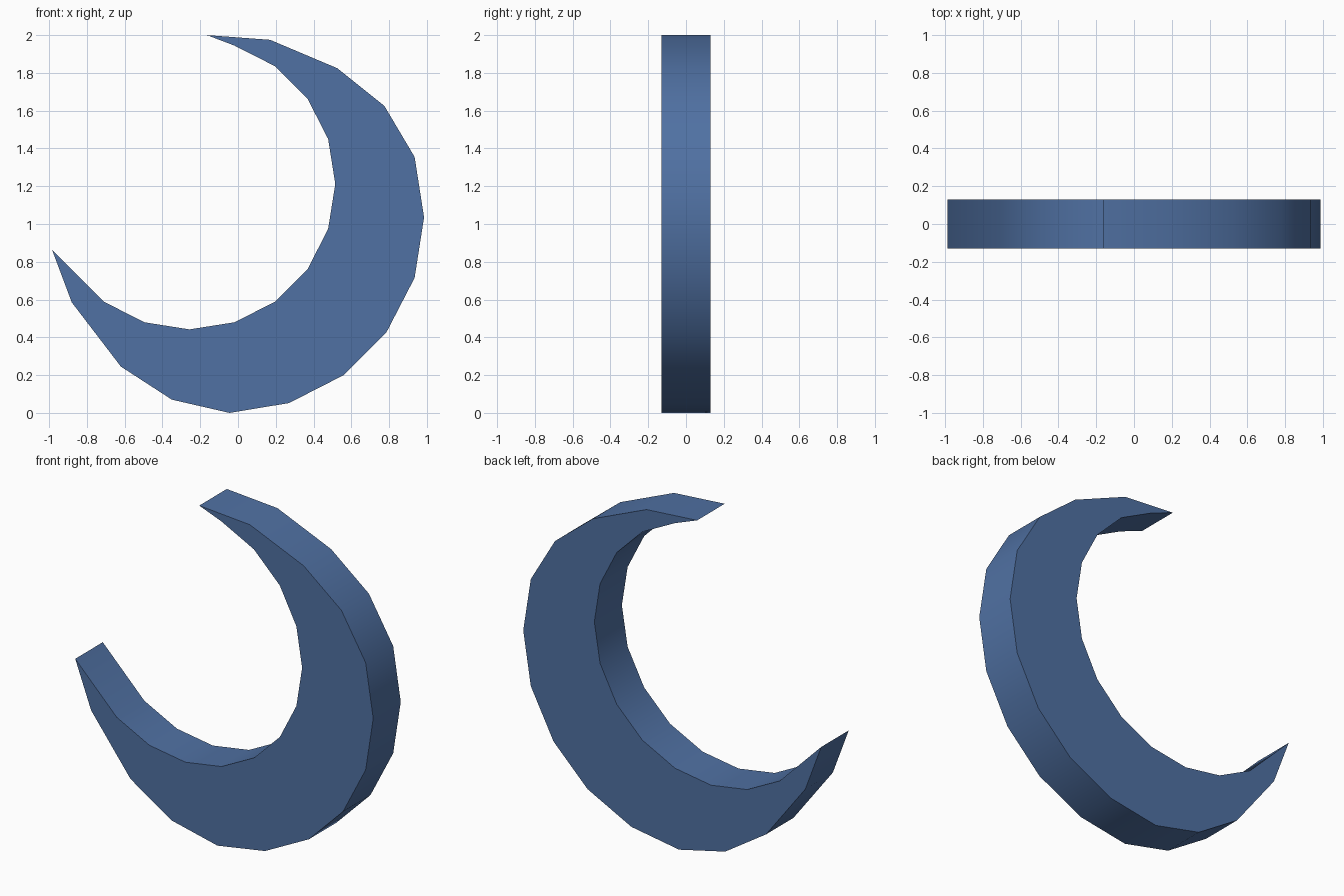
import bpy, bmesh, math

if "Cube" in bpy.data.objects:
    bpy.data.objects.remove(bpy.data.objects["Cube"])

HALF = 0.13  # half thickness along y

# Outer edge, from the upper tip clockwise to the lower tip (x, z)
outer = [(-0.165, 2.0), (0.17, 1.975), (0.525, 1.825), (0.775, 1.625),
         (0.935, 1.355), (0.985, 1.035), (0.935, 0.715), (0.785, 0.425),
         (0.56, 0.2), (0.27, 0.052), (-0.045, 0.0), (-0.35, 0.07),
         (-0.62, 0.245), (-0.88, 0.585), (-0.985, 0.865)]

# Inner edge: arc of a 20-sided circle, from the lower tip back to the upper
inner = [(-0.257 + 0.772 * math.cos(math.radians(a)),
          1.212 + 0.77 * math.sin(math.radians(a)))
         for a in range(-126, 73, 18)]
profile = outer + inner

# Crescent body: profile extruded along y
bm = bmesh.new()
front = bm.faces.new([bm.verts.new((x, -HALF, z)) for x, z in profile])
ext = bmesh.ops.extrude_face_region(bm, geom=[front], use_keep_orig=True)
bmesh.ops.translate(bm, vec=(0, 2 * HALF, 0),
                    verts=[v for v in ext["geom"] if isinstance(v, bmesh.types.BMVert)])
bmesh.ops.recalc_face_normals(bm, faces=bm.faces)
mesh = bpy.data.meshes.new("crescent_moon")
bm.to_mesh(mesh)
bm.free()

moon = bpy.data.objects.new("crescent_moon", mesh)
bpy.context.collection.objects.link(moon)

mat = bpy.data.materials.new("dusk blue")
mat.diffuse_color = (0.08, 0.165, 0.366, 1)
mat.use_nodes = True
mat.node_tree.nodes["Principled BSDF"].inputs["Base Color"].default_value = mat.diffuse_color
mesh.materials.append(mat)

# Smooth rim, sharp front and back edges
bpy.context.view_layer.objects.active = moon
moon.select_set(True)
bpy.ops.object.shade_smooth_by_angle(angle=math.radians(35))
